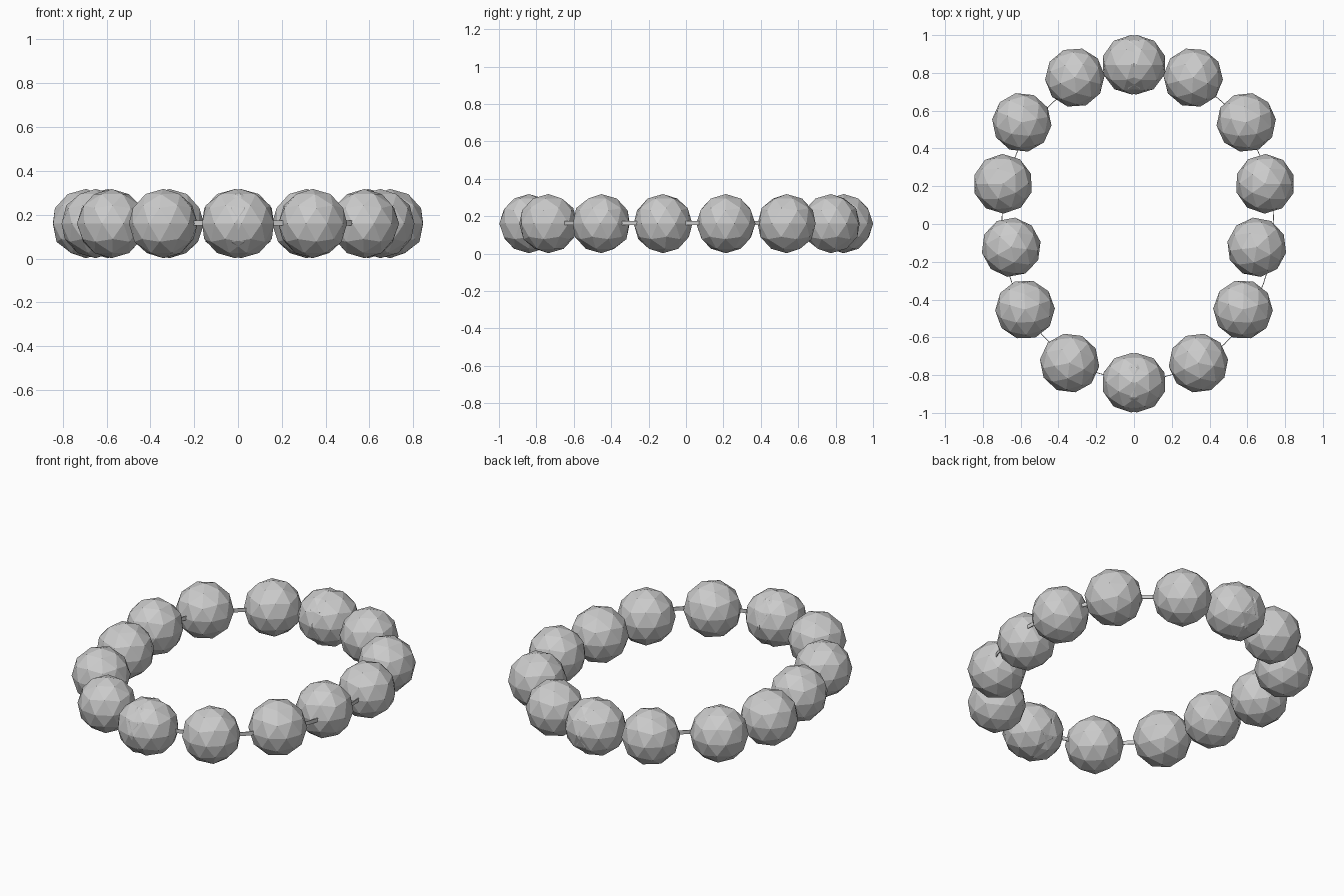
import bpy, bmesh
from math import sin, cos, pi, atan2

if "Cube" in bpy.data.objects:
    bpy.data.objects.remove(bpy.data.objects["Cube"])

R = 0.158      # bead radius
Z = 0.16       # height of bead centres

# Right half of the bead ring; the mirror makes the left half
centres = [(0.013, 0.843), (0.313, 0.775), (0.594, 0.538), (0.694, 0.213),
           (0.65, -0.123), (0.577, -0.453), (0.341, -0.736), (0.013, -0.840)]

# Faceted beads, each turned to follow the ring
for i, (x, y) in enumerate(centres):
    mesh = bpy.data.meshes.new(f"bead_pair_{i + 1}")
    bm = bmesh.new()
    bmesh.ops.create_icosphere(bm, subdivisions=2, radius=R)
    bm.to_mesh(mesh)
    bm.free()
    bead = bpy.data.objects.new(f"bead_pair_{i + 1}", mesh)
    bpy.context.collection.objects.link(bead)
    turn = atan2(y, x) - pi / 2
    for v in mesh.vertices:
        px, py, pz = v.co
        v.co = (x + px * cos(turn) - py * sin(turn),
                y + px * sin(turn) + py * cos(turn), Z + pz)
    mod = bead.modifiers.new("mirror", 'MIRROR')
    mod.use_mirror_merge = False

# Thin flat cord running through the beads
N = 64
cord_mesh = bpy.data.meshes.new("cord")
bm = bmesh.new()
profile = [(-0.002, -0.011), (0.002, -0.011), (0.002, 0.011), (-0.002, 0.011)]
rings = []
for k in range(N):
    a = 2 * pi * k / N
    rings.append([bm.verts.new((0.02 + (0.72 + d) * cos(a),
                                (0.825 + d) * sin(a), 0.163 + h))
                  for d, h in profile])
for k in range(N):
    p, q = rings[k], rings[(k + 1) % N]
    for j in range(4):
        n = (j + 1) % 4
        bm.faces.new((p[j], q[j], q[n], p[n]))
bmesh.ops.recalc_face_normals(bm, faces=bm.faces)
bm.to_mesh(cord_mesh)
bm.free()
bpy.context.collection.objects.link(bpy.data.objects.new("cord", cord_mesh))
